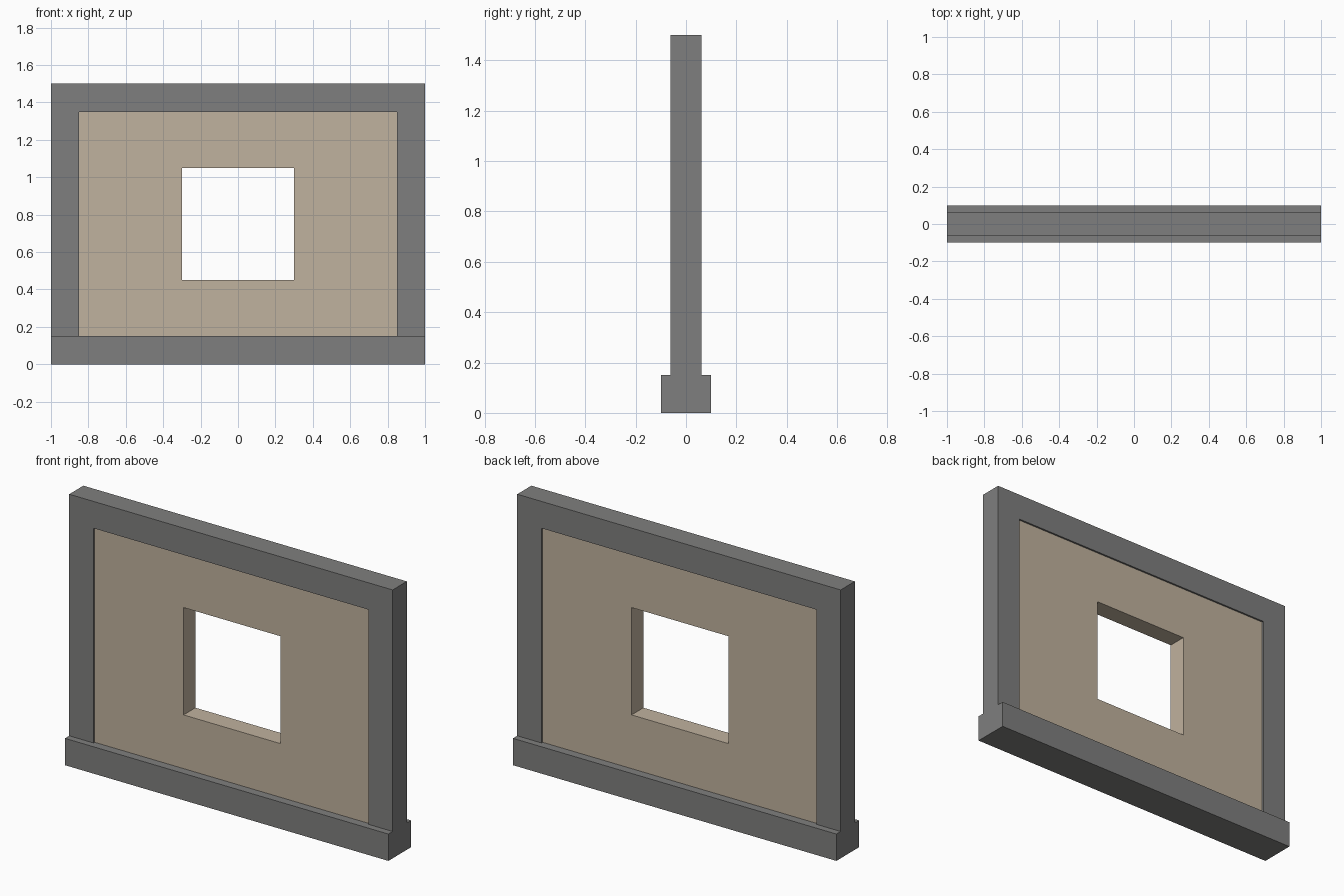
import bpy
import bmesh

if "Cube" in bpy.data.objects:
    bpy.data.objects.remove(bpy.data.objects["Cube"])


def material(name, rgb):
    m = bpy.data.materials.new(name)
    m.diffuse_color = (*rgb, 1)
    m.use_nodes = True
    m.node_tree.nodes["Principled BSDF"].inputs["Base Color"].default_value = m.diffuse_color
    return m


grey = material("frame grey", (0.212, 0.212, 0.209))
tan = material("wall tan", (0.527, 0.445, 0.342))


def finish(name, bm, mat):
    mesh = bpy.data.meshes.new(name)
    bmesh.ops.recalc_face_normals(bm, faces=bm.faces[:])
    bm.to_mesh(mesh)
    bm.free()
    mesh.materials.append(mat)
    obj = bpy.data.objects.new(name, mesh)
    bpy.context.collection.objects.link(obj)
    return obj


def box(name, x0, x1, half_depth, z0, z1, mat):
    bm = bmesh.new()
    bmesh.ops.create_cube(bm, size=1)
    for v in bm.verts:
        v.co.x = x1 if v.co.x > 0 else x0
        v.co.y = half_depth if v.co.y > 0 else -half_depth
        v.co.z = z1 if v.co.z > 0 else z0
    return finish(name, bm, mat)


def ring(name, outer, inner, half_depth, mat):
    """Rectangular panel with a rectangular opening; rects are (half_width, z0, z1)."""
    bm = bmesh.new()
    loops = []
    for w, z0, z1 in (outer, inner):
        for y in (-half_depth, half_depth):
            loops.append([bm.verts.new((x, y, z)) for x, z in
                          ((-w, z0), (w, z0), (w, z1), (-w, z1))])
    of, ob, nf, nb = loops
    for a, b in ((of, nf), (nf, nb), (nb, ob), (ob, of)):
        for i in range(4):
            j = (i + 1) % 4
            bm.faces.new((a[i], a[j], b[j], b[i]))
    return finish(name, bm, mat)


# Wide base beam
box("base_beam", -1, 1, 0.1, 0, 0.15, grey)

# Side posts and top beam
for side, x0, x1 in (("left", -1, -0.85), ("right", 0.85, 1)):
    box(side + "_post", x0, x1, 0.0625, 0.15, 1.35, grey)
box("top_beam", -1, 1, 0.0625, 1.35, 1.5, grey)

# Slightly recessed wall with a window opening
ring("wall_panel", (0.85, 0.15, 1.35), (0.3, 0.45, 1.05), 0.0525, tan)
